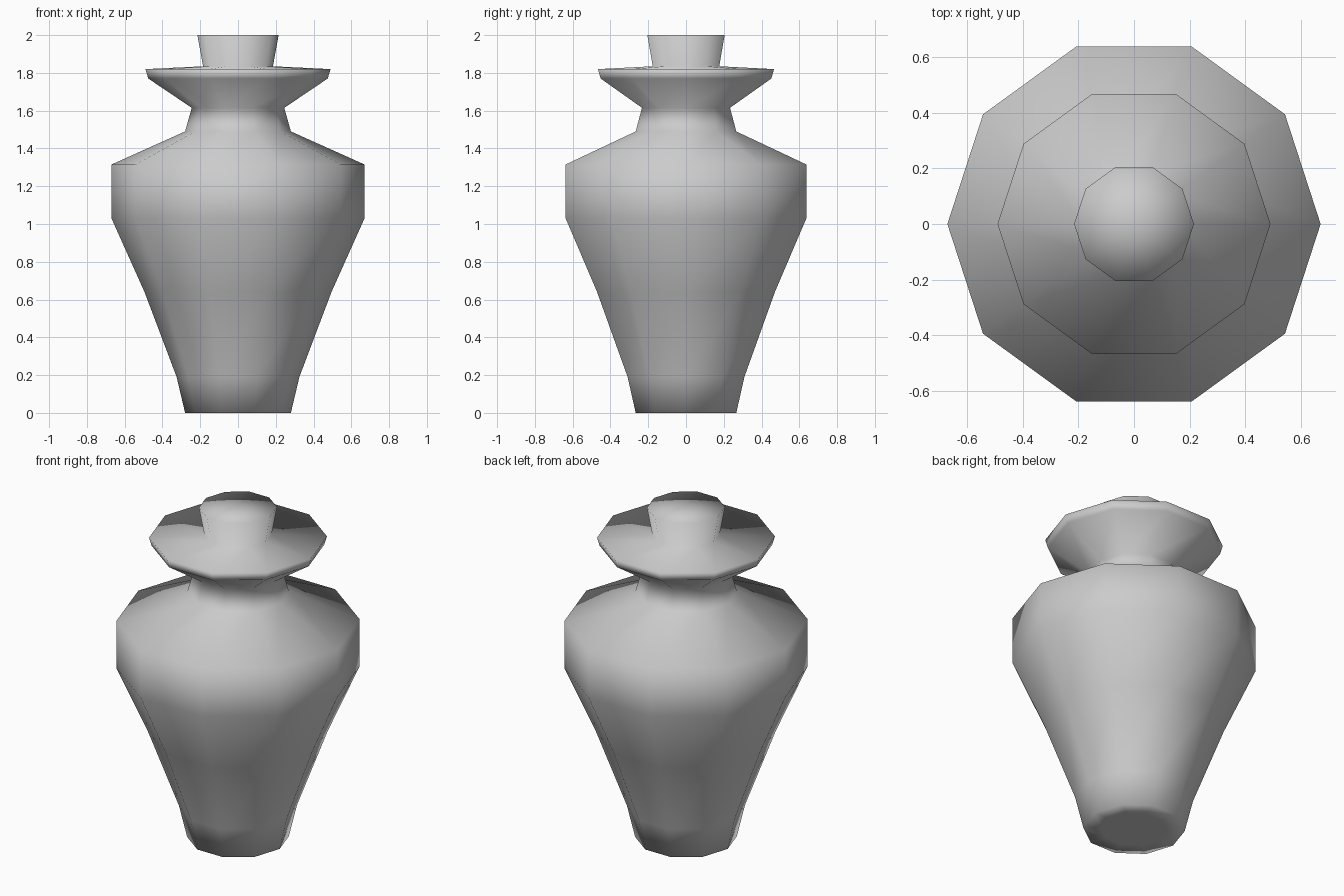
import bpy, bmesh, math

if "Cube" in bpy.data.objects:
    bpy.data.objects.remove(bpy.data.objects["Cube"])

SIDES = 10
# (radius, height) from the foot up to the stopper
PROFILE = [(0.18, 0), (0.28, 0), (0.325, 0.19), (0.495, 0.64), (0.67, 1.03),
           (0.67, 1.315), (0.28, 1.49), (0.245, 1.615), (0.475, 1.77),
           (0.49, 1.82), (0.185, 1.835), (0.215, 2.0)]

clay = bpy.data.materials.new("grey_clay")
clay.diffuse_color = (0.6, 0.6, 0.6, 1)
clay.use_nodes = True
clay.node_tree.nodes["Principled BSDF"].inputs["Base Color"].default_value = clay.diffuse_color

bm = bmesh.new()

# Rings of the lathed body
rings = [[bm.verts.new((r * math.cos(math.tau * i / SIDES),
                        r * math.sin(math.tau * i / SIDES), z))
          for i in range(SIDES)] for r, z in PROFILE]
for low, high in zip(rings, rings[1:]):
    for i in range(SIDES):
        j = (i + 1) % SIDES
        bm.faces.new((low[i], low[j], high[j], high[i]))

# Closed foot and stopper top
for ring in (rings[0], rings[-1]):
    centre = bm.verts.new((0, 0, ring[0].co.z))
    for i in range(SIDES):
        bm.faces.new((ring[i], ring[(i + 1) % SIDES], centre))

bmesh.ops.recalc_face_normals(bm, faces=bm.faces)
for face in bm.faces:
    face.smooth = True

mesh = bpy.data.meshes.new("urn")
bm.to_mesh(mesh)
bm.free()
mesh.materials.append(clay)
urn = bpy.data.objects.new("urn", mesh)
bpy.context.collection.objects.link(urn)
